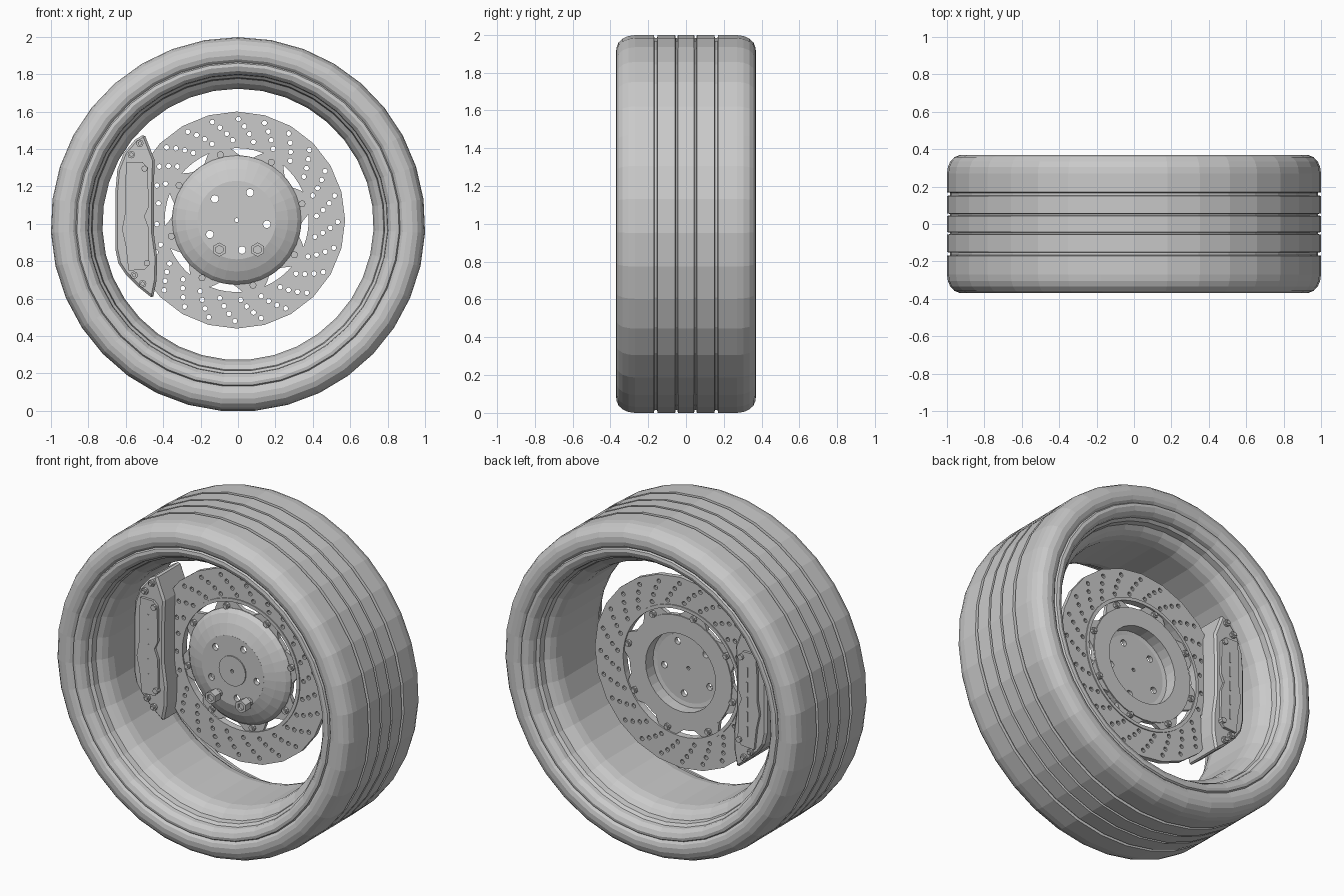
import bpy
import bmesh
from math import sin, cos, pi, radians

default_cube = bpy.data.objects.get("Cube")
if default_cube:
    bpy.data.objects.remove(default_cube, do_unlink=True)

grey = bpy.data.materials.new("plain_grey")
grey.use_nodes = True
grey_value = (0.59, 0.59, 0.59, 1)
grey.diffuse_color = grey_value
grey.node_tree.nodes["Principled BSDF"].inputs["Base Color"].default_value = grey_value

WHEEL_CENTRE = (0, 0.997)
BRAKE_CENTRE = (-0.007, 1.02)


def finish(name, bm):
    """Turn a bmesh into a named grey object with outward normals."""
    bmesh.ops.recalc_face_normals(bm, faces=bm.faces)
    mesh = bpy.data.meshes.new(name)
    bm.to_mesh(mesh)
    bm.free()
    mesh.materials.append(grey)
    obj = bpy.data.objects.new(name, mesh)
    bpy.context.scene.collection.objects.link(obj)
    return obj


def lathe(name, profile, sides, centre):
    """Revolve a closed (radius, y) profile about the axle."""
    bm = bmesh.new()
    rings = []
    for i in range(sides):
        a = pi / 2 + 2 * pi * i / sides
        rings.append([bm.verts.new((centre[0] + r * cos(a), y, centre[1] + r * sin(a)))
                      for r, y in profile])
    count = len(profile)
    for i in range(sides):
        here, after = rings[i], rings[(i + 1) % sides]
        for j in range(count):
            k = (j + 1) % count
            bm.faces.new((here[j], here[k], after[k], after[j]))
    return finish(name, bm)


def plate(name, loops, front, back):
    """Fill (x, z) loops, inner loops being holes, and extrude along y."""
    bm = bmesh.new()
    for loop in loops:
        verts = [bm.verts.new((x, front, z)) for x, z in loop]
        for i, vert in enumerate(verts):
            bm.edges.new((vert, verts[i - 1]))
    bmesh.ops.triangle_fill(bm, use_beauty=True, edges=bm.edges[:], normal=(0, -1, 0))
    moved = bmesh.ops.extrude_face_region(bm, geom=bm.faces[:], use_keep_orig=True)
    verts = [g for g in moved["geom"] if isinstance(g, bmesh.types.BMVert)]
    bmesh.ops.translate(bm, verts=verts, vec=(0, back - front, 0))
    return finish(name, bm)


def polar(radius, degrees, centre=BRAKE_CENTRE):
    a = radians(degrees)
    return centre[0] + radius * cos(a), centre[1] + radius * sin(a)


def circle(radius, sides, centre=BRAKE_CENTRE):
    return [polar(radius, 90 + 360 * i / sides, centre) for i in range(sides)]


def both_sides(half):
    """Mirror a half profile from y = 0 outwards into a whole one."""
    return [(r, -y) for r, y in reversed(half)] + half


# Tyre with four tread grooves and rounded shoulders
tread = []
for middle, half_width in ((0.05, 0.007), (0.16, 0.01)):
    tread += [(1.001, middle - half_width), (0.985, middle - half_width + 0.003),
              (0.985, middle + half_width - 0.003), (1.001, middle + half_width)]
shoulder = [(1.001, 0.27), (0.996, 0.305), (0.983, 0.335), (0.962, 0.357),
            (0.935, 0.368), (0.905, 0.37), (0.882, 0.363), (0.868, 0.35)]
lathe("tyre", both_sides(tread + shoulder), 35, WHEEL_CENTRE)

# Rim: an outer barrel wall, then lip, bead seat and well
barrel = [(0.872, -0.345), (0.872, 0.345)]
lip = [(0.862, 0.36), (0.845, 0.363), (0.82, 0.352), (0.803, 0.33), (0.8, 0.305),
       (0.785, 0.29), (0.78, 0.255), (0.755, 0.235), (0.735, 0.205), (0.725, 0.16)]
lathe("rim", barrel + lip + [(r, -y) for r, y in reversed(lip)], 35, WHEEL_CENTRE)

# Brake disc with swept rows of drilled holes
drilled = [circle(0.013, 10, polar(0.54 - 0.0375 * row, 15 * group - 1 - 3.7 * row))
           for group in range(24) for row in range(4)]
plate("brake_disc", [circle(0.58, 24), circle(0.387, 48)] + drilled, 0.03, 0.06)
plate("disc_inner_ring", [circle(0.405, 48), circle(0.385, 48)], 0.024, 0.066)


# Carrier plate whose tabs reach out to the disc
def carrier_radius(degrees):
    from_bolt = abs((degrees - 14 + 22.5) % 45 - 22.5)
    return 0.392 - 0.046 * min(1, max(0, from_bolt - 8) / 8)


carrier = [polar(carrier_radius(3 * i), 3 * i) for i in range(120)]
plate("disc_carrier", [carrier, circle(0.25, 32)], 0.032, 0.056)

bolt_spots = [polar(0.36, 14 + 45 * i) for i in range(8)]
plate("carrier_bolts", [circle(0.019, 8, spot) for spot in bolt_spots], 0.014, 0.074)
plate("carrier_bolt_tips", [circle(0.011, 8, spot) for spot in bolt_spots], 0.008, 0.08)

# Hub hat: sloped wall, hollow at the back
lathe("hub_hat", [(0.208, -0.04), (0.275, -0.018), (0.325, 0.008), (0.345, 0.03),
                  (0.345, 0.062), (0.236, 0.062), (0.236, -0.01), (0.208, -0.015)],
      32, BRAKE_CENTRE)
wheel_holes = [circle(0.02, 14, polar(0.163, 72 * i - 0.5)) for i in range(5)]
wheel_holes = [circle(0.02, 14, polar(0.163, 72 * i - 8)) for i in range(5)]
centre_hole = circle(0.011, 10)
plate("hub_face", [circle(0.21, 32), centre_hole] + wheel_holes, -0.04, -0.012)
plate("hub_boss", [circle(0.09, 32), centre_hole], -0.047, -0.039)

# Two wheel nuts standing on the hub
nut_spots = [(-0.1, 0.862), (0.105, 0.862)]
plate("wheel_nuts", [circle(size, 6, spot) for spot in nut_spots for size in (0.038, 0.022)],
      -0.125, -0.07)
plate("wheel_studs", [circle(0.023, 10, spot) for spot in nut_spots], -0.11, -0.03)

# Caliper body wrapping the disc edge
body = [(-0.5, 1.48), (-0.55, 1.45), (-0.61, 1.38), (-0.645, 1.29), (-0.655, 1.18),
        (-0.655, 0.86), (-0.64, 0.79), (-0.6, 0.73), (-0.53, 0.66), (-0.455, 0.6),
        (-0.435, 0.7), (-0.432, 0.82), (-0.45, 0.95), (-0.45, 1.2), (-0.445, 1.34)]
caliper = plate("caliper_body", [body], -0.075, 0.165)
bevel = caliper.modifiers.new("soft_edges", "BEVEL")
bevel.width = 0.012
bevel.segments = 1
bevel.limit_method = "ANGLE"
bevel.angle_limit = radians(60)

# Raised covers, bolts and slot bars on both caliper faces
cover = [(-0.595, 1.33), (-0.51, 1.33), (-0.482, 1.3), (-0.478, 1.09), (-0.5, 1.04),
         (-0.478, 0.98), (-0.475, 0.78), (-0.5, 0.755), (-0.585, 0.75), (-0.6, 0.88),
         (-0.62, 0.97), (-0.605, 1.05), (-0.605, 1.2)]
body_bolts = [(-0.525, 1.43), (-0.57, 1.37), (-0.555, 0.725), (-0.51, 0.68)]
cover_bolts = [(-0.5, 1.295), (-0.487, 0.79)]
bars = []
for i in range(5):
    low = 0.82 + 0.09 * i
    bars.append([(-0.545, low), (-0.535, low), (-0.535, low + 0.06), (-0.545, low + 0.06)])

for side, face, out in (("front", -0.075, -1), ("back", 0.165, 1)):
    inside = face - out * 0.005

    def raised(part, loops, height):
        plate(side + "_caliper_" + part, loops, inside, face + out * height)

    raised("cover", [cover], 0.016)
    raised("bars", bars, 0.02)
    raised("body_bolts", [circle(0.02, 8, spot) for spot in body_bolts], 0.015)
    raised("bolt_caps", [circle(0.012, 6, spot) for spot in body_bolts], 0.024)
    raised("cover_bolts", [circle(0.017, 8, spot) for spot in cover_bolts], 0.03)
